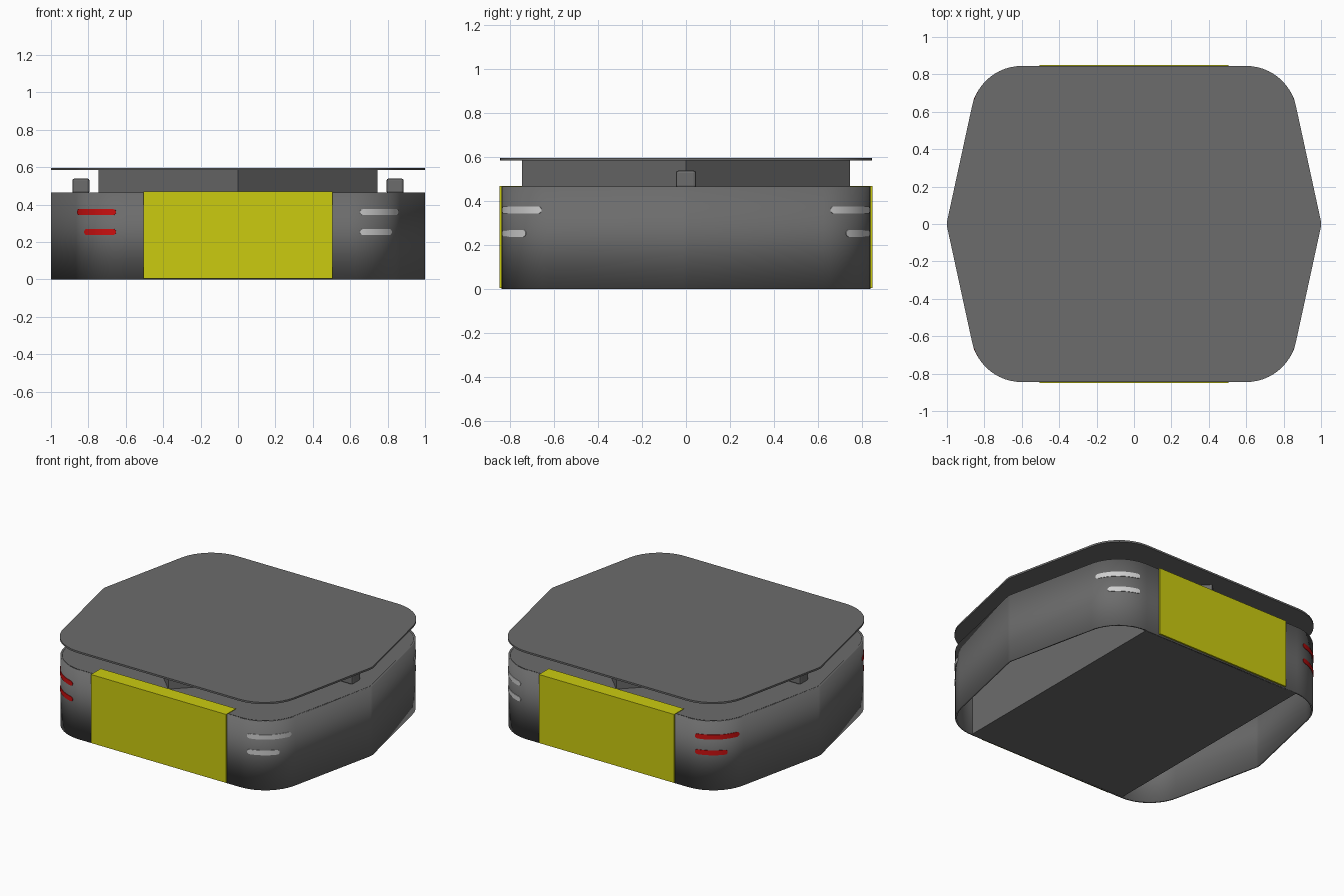
import bpy, bmesh, math

cube = bpy.data.objects.get("Cube")
if cube:
    bpy.data.objects.remove(cube, do_unlink=True)


def material(name, rgb):
    m = bpy.data.materials.new(name)
    m.use_nodes = True
    m.diffuse_color = (*rgb, 1)
    bsdf = next(n for n in m.node_tree.nodes if n.type == 'BSDF_PRINCIPLED')
    bsdf.inputs["Base Color"].default_value = (*rgb, 1)
    return m


GREY = material("dark grey", (0.15, 0.15, 0.15))
YELLOW = material("yellow", (0.6, 0.6, 0.005))
RED = material("red", (0.6, 0.005, 0.005))
WHITE = material("white", (0.62, 0.62, 0.62))

# Rounded corner shared by the hull outline and the lamps
CX, CY, R = 0.6, 0.573, 0.272


def finish(name, bm, mat, angle=None):
    bmesh.ops.recalc_face_normals(bm, faces=bm.faces)
    mesh = bpy.data.meshes.new(name)
    bm.to_mesh(mesh)
    bm.free()
    mesh.materials.append(mat)
    ob = bpy.data.objects.new(name, mesh)
    bpy.context.collection.objects.link(ob)
    if angle:
        bpy.ops.object.select_all(action='DESELECT')
        ob.select_set(True)
        bpy.context.view_layer.objects.active = ob
        bpy.ops.object.shade_smooth_by_angle(angle=math.radians(angle))
    return ob


def outline(sy=1.0):
    """Hexagon-like hull outline with rounded corners, counter-clockwise."""
    quarter = [(1.0, 0.012)]
    for i in range(13):
        a = math.radians(12 + 78 * i / 12)
        quarter.append((CX + R * math.cos(a), (CY + R * math.sin(a)) * sy))
    half = quarter + [(-x, y) for x, y in reversed(quarter)]
    return half + [(-x, -y) for x, y in half]


def prism(name, pts, z0, z1, mat, angle=None, caps=True):
    bm = bmesh.new()
    lo = [bm.verts.new((x, y, z0)) for x, y in pts]
    hi = [bm.verts.new((x, y, z1)) for x, y in pts]
    n = len(pts)
    for i in range(n):
        j = (i + 1) % n
        bm.faces.new((lo[i], lo[j], hi[j], hi[i]))
    if caps:
        bm.faces.new(lo[::-1])
        bm.faces.new(hi)
    return finish(name, bm, mat, angle)


def box(name, x, y, z, mat):
    pts = [(x[0], y[0]), (x[1], y[0]), (x[1], y[1]), (x[0], y[1])]
    return prism(name, pts, z[0], z[1], mat)


# Thin outer wall, open underneath at both sides
wall = prism("outer_wall", outline(0.992), 0.0, 0.466, GREY, 10, caps=False)
solid = wall.modifiers.new("thickness", 'SOLIDIFY')
solid.thickness = 0.012
solid.offset = -1

# Deck closing the wall, central body and the load plate
prism("deck", [(x * 0.992, y * 0.992) for x, y in outline(0.992)],
      0.445, 0.465, GREY, 10)
box("central_body", (-0.6, 0.6), (-0.834, 0.834), (0.0, 0.45), GREY)
prism("load_plate", outline(), 0.585, 0.597, GREY, 10)

# Square lift block turned 45 degrees
prism("lift_block", [(0.745, 0), (0, 0.745), (-0.745, 0), (0, -0.745)],
      0.46, 0.587, GREY)

for side, s in (("left", 1), ("right", -1)):
    # Sensor post at each pointed end
    post = box(side + "_post", (s * 0.84 - 0.046, s * 0.84 + 0.046),
               (-0.046, 0.046), (0.46, 0.54), GREY)
    bev = post.modifiers.new("soft_edges", 'BEVEL')
    bev.width = 0.012
    bev.segments = 2

# Yellow bumper panels front and back
for end, s in (("front", -1), ("back", 1)):
    ys = sorted((s * 0.745, s * 0.849))
    box(end + "_panel", (-0.505, 0.505), ys, (0.006, 0.469), YELLOW)


def lamp(name, sx, sy, z, a0, a1, mat):
    """Curved bar with round ends, following the hull corner."""
    bm = bmesh.new()
    h, n = 0.016, 20
    arc = math.radians(a1 - a0) * R
    # closer spacing near the ends for the round tips
    rings = []
    for i in range(n + 1):
        t = 0.5 - 0.5 * math.cos(math.pi * i / n)
        d = min(t, 1 - t) * arc
        k = h if d >= h else max(0.003, math.sqrt(h * h - (h - d) ** 2))
        a = math.radians(a0 + (a1 - a0) * t)
        ring = []
        for r, dz in ((0.245, -k), (R + 0.003, -k), (R + 0.003, k), (0.245, k)):
            ring.append(bm.verts.new((sx * (CX + r * math.cos(a)),
                                      sy * (CY + r * math.sin(a)) * 0.992, z + dz)))
        rings.append(ring)
    for p, q in zip(rings, rings[1:]):
        for i in range(4):
            j = (i + 1) % 4
            bm.faces.new((p[i], p[j], q[j], q[i]))
    bm.faces.new(rings[0])
    bm.faces.new(rings[-1])
    finish(name, bm, mat, 25)


# Two lamps on every corner: white on the left, red on the right
for side, sx, mat in (("left", 1, WHITE), ("right", -1, RED)):
    for end, sy in (("front", -1), ("back", 1)):
        lamp(f"{side}_{end}_upper_lamp", sx, sy, 0.36, 19, 79, mat)
        lamp(f"{side}_{end}_lower_lamp", sx, sy, 0.254, 36, 79, mat)
